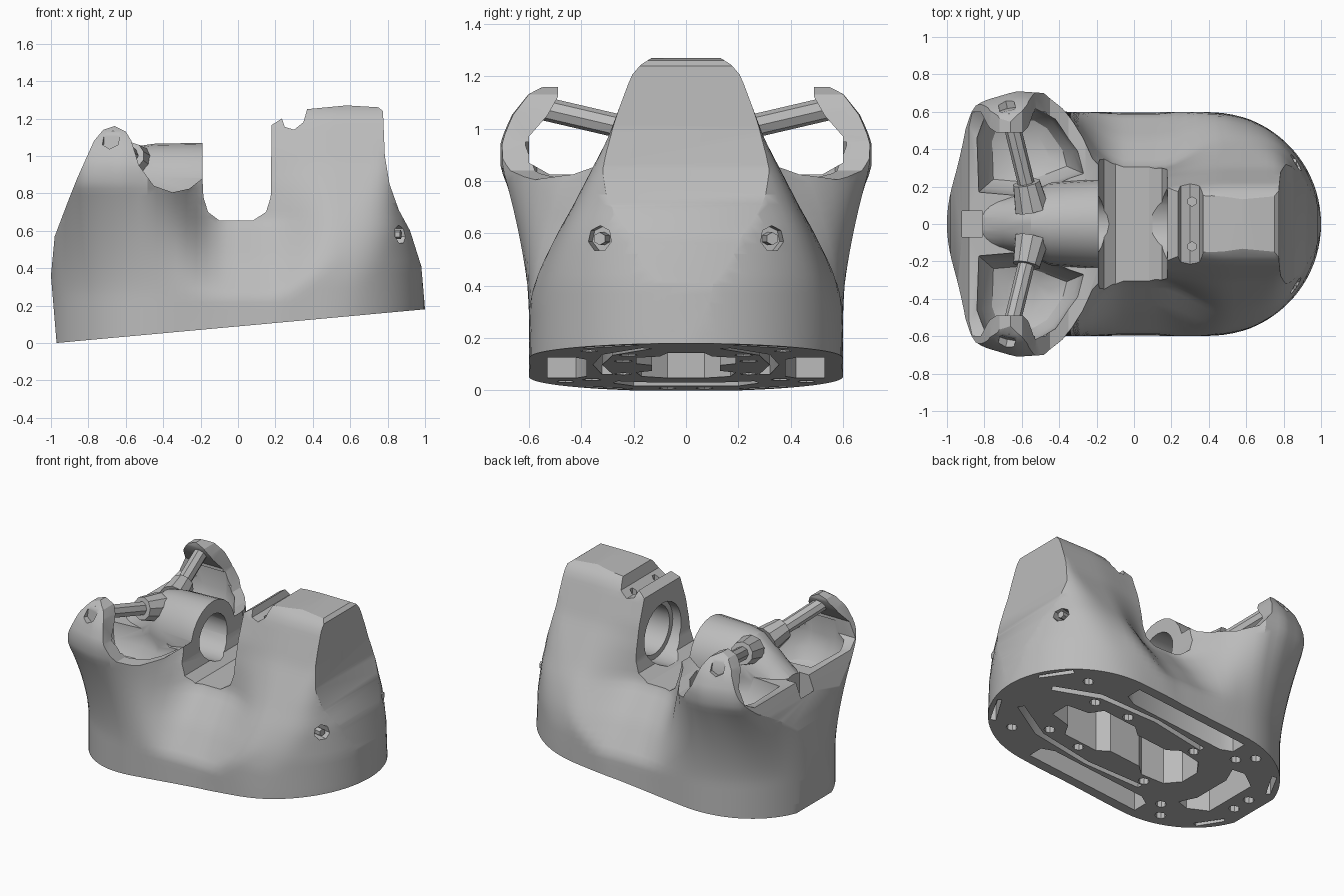
import bpy, bmesh, math
from mathutils import Vector, Matrix

cube = bpy.data.objects.get("Cube")
if cube:
    bpy.data.objects.remove(cube, do_unlink=True)

grey = bpy.data.materials.new("plain grey")
grey.use_nodes = True
grey.diffuse_color = (0.5, 0.5, 0.5, 1)
grey.node_tree.nodes["Principled BSDF"].inputs["Base Color"].default_value = (0.5, 0.5, 0.5, 1)


def finish(name, bm):
    bmesh.ops.recalc_face_normals(bm, faces=bm.faces)
    mesh = bpy.data.meshes.new(name)
    bm.to_mesh(mesh)
    bm.free()
    obj = bpy.data.objects.new(name, mesh)
    bpy.context.scene.collection.objects.link(obj)
    return obj


def loft(name, rings):
    bm = bmesh.new()
    loops = [[bm.verts.new(p) for p in ring] for ring in rings]
    n = len(loops[0])
    for a, b in zip(loops, loops[1:]):
        for i in range(n):
            j = (i + 1) % n
            bm.faces.new((a[i], a[j], b[j], b[i]))
    bm.faces.new(loops[0])
    bm.faces.new(loops[-1])
    return finish(name, bm)


def prism(name, pts, axis, lo, hi):
    place = {"x": lambda u, v, a: (a, u, v),
             "y": lambda u, v, a: (u, a, v),
             "z": lambda u, v, a: (u, v, a)}[axis]
    return loft(name, [[place(u, v, a) for u, v in pts] for a in (lo, hi)])


def rod(name, start, end, r1, r2=None, sides=8):
    start, end = Vector(start), Vector(end)
    d = end - start
    bm = bmesh.new()
    mat = Matrix.Translation((start + end) / 2) @ d.to_track_quat("Z", "Y").to_matrix().to_4x4()
    bmesh.ops.create_cone(bm, cap_ends=True, segments=sides, radius1=r1,
                          radius2=r1 if r2 is None else r2, depth=d.length, matrix=mat)
    return finish(name, bm)


def interp(table, t):
    if t <= table[0][0]:
        return table[0][1]
    for (a, u), (b, v) in zip(table, table[1:]):
        if t <= b:
            return u + (v - u) * (t - a) / (b - a)
    return table[-1][1]


def clamp(t):
    return min(1, max(0, t))


def smooth(t):
    t = clamp(t)
    return t * t * (3 - 2 * t)


def mix(a, b, t):
    return a + (b - a) * t


# Half width of the housing at a given length and height
TOWER = [(0, .7), (.33, .64), (.46, .575), (.69, .44), (.96, .3), (1.2, .21), (1.24, .18), (1.27, .13), (1.32, .06)]
TOWER_END = [(.18, 1), (.41, .98), (.6, .92), (.71, .86), (.85, .81), (1, .785)]
WAIST = [(0, .6), (.25, .59), (.45, .46), (.65, .3), (.85, .28), (1, .25), (1.17, .19), (1.3, .08)]
WING = [(-1, .12), (-.94, .37), (-.9, .55), (-.85, .63), (-.8, .66), (-.63, .71), (-.48, .7), (-.37, .61),
        (-.27, .45), (-.2, .33), (0, .28)]
HORN = [(.95, 1), (1.05, .94), (1.13, .85), (1.16, .77), (1.3, .6)]


def half_width(x, z):
    # the curved end draws in as the tower rises
    u = x / mix(1, interp(TOWER_END, z), .5) if x > 0 else x
    stadium = math.sqrt(max(0, .36 - max(0, abs(u) - .4) ** 2))
    wing = mix(stadium, interp(WING, x) * interp(HORN, z), clamp((z - .25) / .6) ** 1.6)
    w = mix(wing, interp(WAIST, z), smooth((x + .3) / .25))
    w = mix(w, interp(TOWER, z), smooth((x - .12) / .4))
    if x > 0:
        # rounded meeting of the tower flanks and the curved end
        soft = max(0, .12 - abs(w - stadium)) ** 2 / .48
        w = min(w, stadium) - soft * smooth((x - .3) / .3)
    return max(w, .006)


xs = [-math.cos(math.pi * i / 56) for i in range(57)]
zs = [-.05 + 1.37 * j / 36 for j in range(37)]
housing = loft("housing", [[(x, -half_width(x, z), z) for x in xs] +
                           [(x, half_width(x, z), z) for x in reversed(xs)] for z in zs])

helpers = []


def boolean(obj, kind="DIFFERENCE"):
    mod = housing.modifiers.new(obj.name, "BOOLEAN")
    mod.operation, mod.object, mod.solver = kind, obj, "EXACT"
    obj.hide_render = True
    helpers.append(obj)


# Side outline: slanted base, horns, slot and tower
outline = [(-.97, 0), (1, .18), (.98, .41), (.92, .6), (.86, .71), (.81, .85), (.785, 1), (.775, 1.24),
           (.75, 1.26), (.58, 1.27), (.37, 1.25), (.35, 1.18), (.3, 1.14), (.25, 1.155), (.235, 1.2),
           (.18, 1.165), (.175, .78), (.15, .7), (.08, .655), (-.1, .655), (-.16, .7), (-.185, .78),
           (-.19, .88), (-.26, .825), (-.35, .805), (-.45, .84), (-.53, .95), (-.57, 1.08), (-.6, 1.13),
           (-.66, 1.16), (-.72, 1.14), (-.77, 1.08), (-.86, .88), (-.9, .78), (-.98, .57), (-1, .36)]
boolean(prism("outline_helper", outline, "y", -1, 1), "INTERSECT")

# Opening between the horns, and the two cups below it
side = [(.6, .87), (.6, .97), (.53, 1.05), (.49, 1.12), (.48, 1.4)]
window = [(.52, .825)] + side
boolean(prism("window_helper", window + [(-y, z) for y, z in reversed(window)], "x", -1.3, -.3))
rim = [(-.83, .17), (-.6, .15), (-.45, .2), (-.27, .27), (-.3, .39), (-.42, .56), (-.52, .62), (-.7, .62),
       (-.8, .57), (-.84, .46)]
for s in (-1, 1):
    boolean(loft("cup_helper", [[(mix(-.57, x, k), s * mix(.4, y, k), z) for x, y in rim]
                                for k, z in ((.4, .62), (.7, .65), (.9, .72), (1, .82), (.97, .95))]))

# Central spine carrying the small bore
spine = []
for x, zc, ry, rz in [(-.19, .82, .24, .25), (-.45, .82, .22, .245), (-.55, .82, .17, .23),
                      (-.7, .76, .14, .16), (-.88, .66, .13, .12)]:
    spine.append([(x, ry * math.cos(k * math.pi / 12), zc + rz * math.sin(k * math.pi / 12)) for k in range(24)])
boolean(loft("spine_helper", spine), "UNION")

# Bores on either side of the slot
boolean(rod("spine_bore", (-.46, 0, .83), (-.1, 0, .83), .15, sides=20))
boolean(rod("tower_counterbore", (.1, 0, .86), (.24, 0, .86), .2, sides=24))
boolean(rod("tower_bore", (.2, 0, .86), (.5, 0, .86), .165, sides=24))


def box(x0, x1, y0, y1):
    return [(x0, y0), (x1, y0), (x1, y1), (x0, y1)]


# Notch at the low end
boolean(prism("end_notch", box(-.92, -.81, -.07, .07), "z", .58, 1.2))

# Pockets and holes in the underside
half = [(.6, .07), (.45, .1), (.4, .19), (.15, .19), (.08, .13), (-.15, .13), (-.22, .19), (-.38, .17), (-.45, .07)]
boolean(prism("centre_pocket", half + [(x, -y) for x, y in reversed(half)], "z", -.2, .42))
boolean(prism("end_pocket", [(-.78, -.2), (-.66, -.28), (-.58, -.26), (-.63, -.14), (-.63, .14), (-.58, .26),
                             (-.66, .28), (-.78, .2)], "z", -.2, .25))
for s in (-1, 1):
    slots = [[(-.45, .42), (-.38, .38), (.32, .38), (.4, .42), (.4, .53), (-.45, .53)],
             [(-.3, .28), (.1, .32), (.5, .28), (.78, .13), (.8, .17), (.53, .32), (.1, .355), (-.3, .32)],
             [(.8, .38), (.92, .18), (.94, .2), (.83, .4)],
             [(-.8, .38), (-.9, .2), (-.92, .22), (-.83, .39)]]
    for pts in slots:
        boolean(prism("base_slot", [(x, s * y) for x, y in pts], "z", -.2, .27))
    for x, y in [(.68, .37), (.5, .22), (.25, .24), (-.28, .24), (-.52, .36), (-.6, .46), (-.87, .07)]:
        boolean(rod("base_hole", (x, s * y, -.2), (x, s * y, .28), .035))

# Screw holes in the tower and the horns
for s in (-1, 1):
    boolean(rod("tower_screw_hole", (.78, s * .31, .58), (1.1, s * .38, .58), .05, sides=7))
    boolean(rod("top_screw_hole", (.31, s * .12, 1.05), (.31, s * .12, 1.3), .025, sides=6))
    boolean(rod("horn_screw_hole", (-.675, s * .61, 1.08), (-.72, s * .8, 1.11), .05, sides=6))

# Bake the cuts and remove the helpers
bpy.context.view_layer.update()
graph = bpy.context.evaluated_depsgraph_get()
baked = bpy.data.meshes.new_from_object(housing.evaluated_get(graph))
housing.modifiers.clear()
housing.data = baked
for obj in helpers:
    bpy.data.objects.remove(obj, do_unlink=True)

# Pegs, hubs and screws
parts = [housing]
for s, label in ((-1, "front"), (1, "back")):
    parts.append(rod(label + "_peg", (-.56, s * .15, .985), (-.67, s * .6, 1.09), .045))
    parts.append(rod(label + "_hub", (-.545, s * .08, .965), (-.575, s * .22, 1.0), .095, .075, 10))
    parts.append(rod(label + "_tower_screw", (.77, s * .31, .58), (.87, s * .33, .58), .025, sides=6))

for obj in parts:
    obj.data.materials.clear()
    obj.data.materials.append(grey)
    for poly in obj.data.polygons:
        poly.material_index = 0
    bpy.ops.object.select_all(action="DESELECT")
    obj.select_set(True)
    bpy.context.view_layer.objects.active = obj
    bpy.ops.object.shade_smooth_by_angle(angle=math.radians(30))
